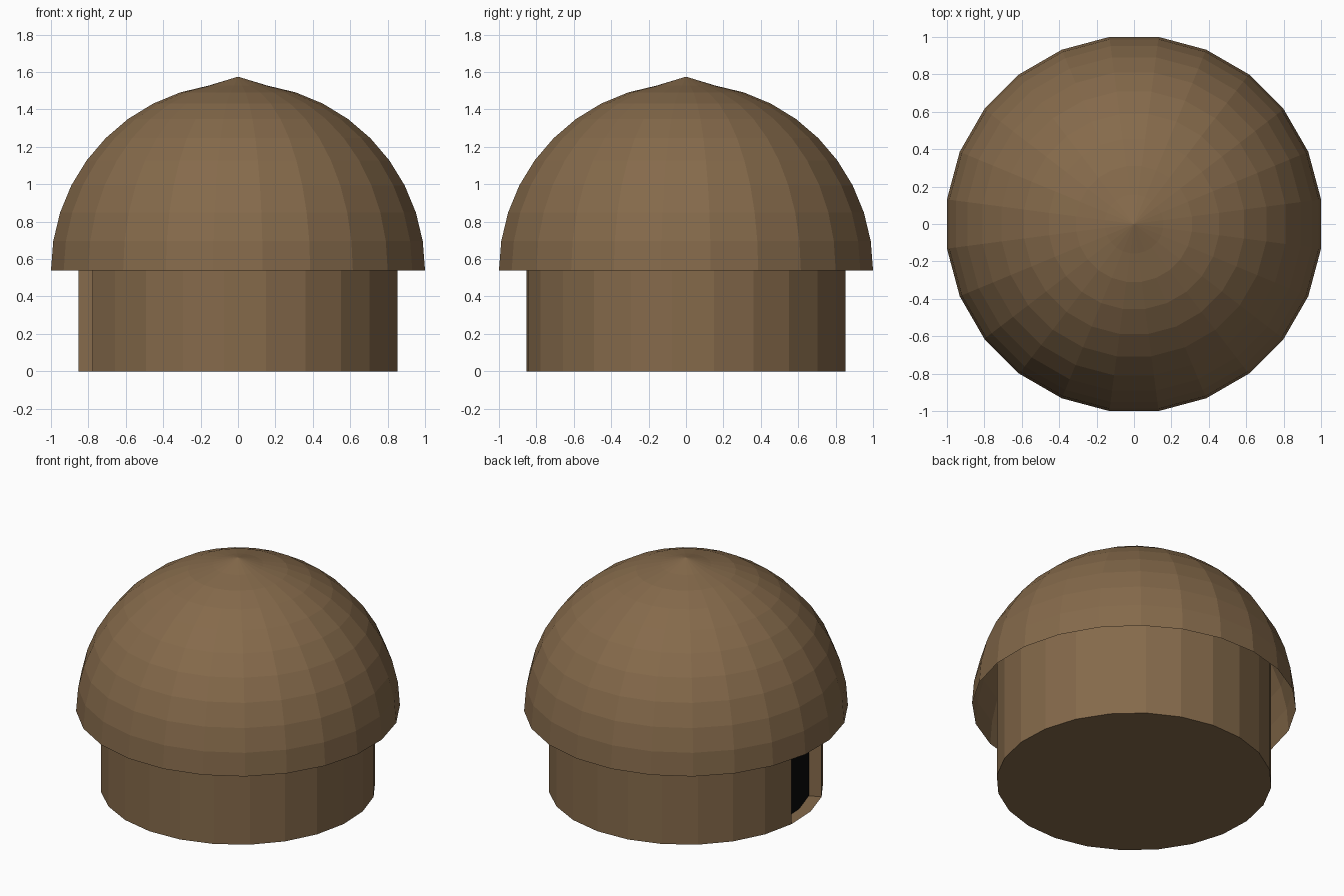
import bpy, bmesh, math

if "Cube" in bpy.data.objects:
    bpy.data.objects.remove(bpy.data.objects["Cube"])

SIDES = 24
STEP = math.tau / SIDES

def material(name, rgb):
    m = bpy.data.materials.new(name)
    m.diffuse_color = (*rgb, 1)
    m.use_nodes = True
    m.node_tree.nodes["Principled BSDF"].inputs["Base Color"].default_value = m.diffuse_color
    return m

brown = material("brown", (0.235, 0.144, 0.070))
black = material("black", (0.003, 0.003, 0.003))

def finish(bm, name, mats):
    me = bpy.data.meshes.new(name)
    bm.to_mesh(me)
    bm.free()
    for m in mats:
        me.materials.append(m)
    ob = bpy.data.objects.new(name, me)
    bpy.context.collection.objects.link(ob)
    return ob

def ring(bm, r, z, offset):
    return [bm.verts.new((r * math.cos(offset + i * STEP), r * math.sin(offset + i * STEP), z))
            for i in range(SIDES)]

# Domed roof: hollow faceted hemisphere with a slightly raised tip
bm = bmesh.new()
EAVE, APEX, BANDS = 0.54, 1.575, 10
scale = 1 / math.cos(STEP / 2)
rings = []
for k in range(BANDS):
    a = math.radians(90 / BANDS * k)
    rings.append(ring(bm, scale * math.cos(a), EAVE + math.sin(a), STEP / 2))
tip = bm.verts.new((0, 0, APEX))
for i in range(SIDES):
    j = (i + 1) % SIDES
    for lo, hi in zip(rings, rings[1:]):
        bm.faces.new((lo[i], lo[j], hi[j], hi[i]))
    bm.faces.new((rings[-1][i], rings[-1][j], tip))
finish(bm, "domed_roof", [brown])

# Round wall with floor and a two-panel doorway recessed on the left side
bm = bmesh.new()
OUT, INN, TOP = 0.857, 0.776, 1.02
off = math.radians(10)
ob_, ot = ring(bm, OUT, 0, off), ring(bm, OUT, TOP, off)
ib, it = ring(bm, INN, 0, off), ring(bm, INN, TOP, off)
# angles 175 to 205 degrees are the doorway
door = (11, 12)
for i in range(SIDES):
    j = (i + 1) % SIDES
    bm.faces.new((ib[i], ib[j], ob_[j], ob_[i]))
    if i in door:
        bm.faces.new((ib[i], ib[j], it[j], it[i])).material_index = 1
    else:
        bm.faces.new((ob_[i], ob_[j], ot[j], ot[i]))
bm.faces.new(ib[::-1])
# door jambs
a, b = door[0], door[-1] + 1
bm.faces.new((ob_[a], ib[a], it[a], ot[a]))
bm.faces.new((ib[b], ob_[b], ot[b], it[b]))
# drop the unused inner top points
bmesh.ops.delete(bm, geom=[v for v in bm.verts if not v.link_faces], context='VERTS')
finish(bm, "round_wall", [brown, black])
